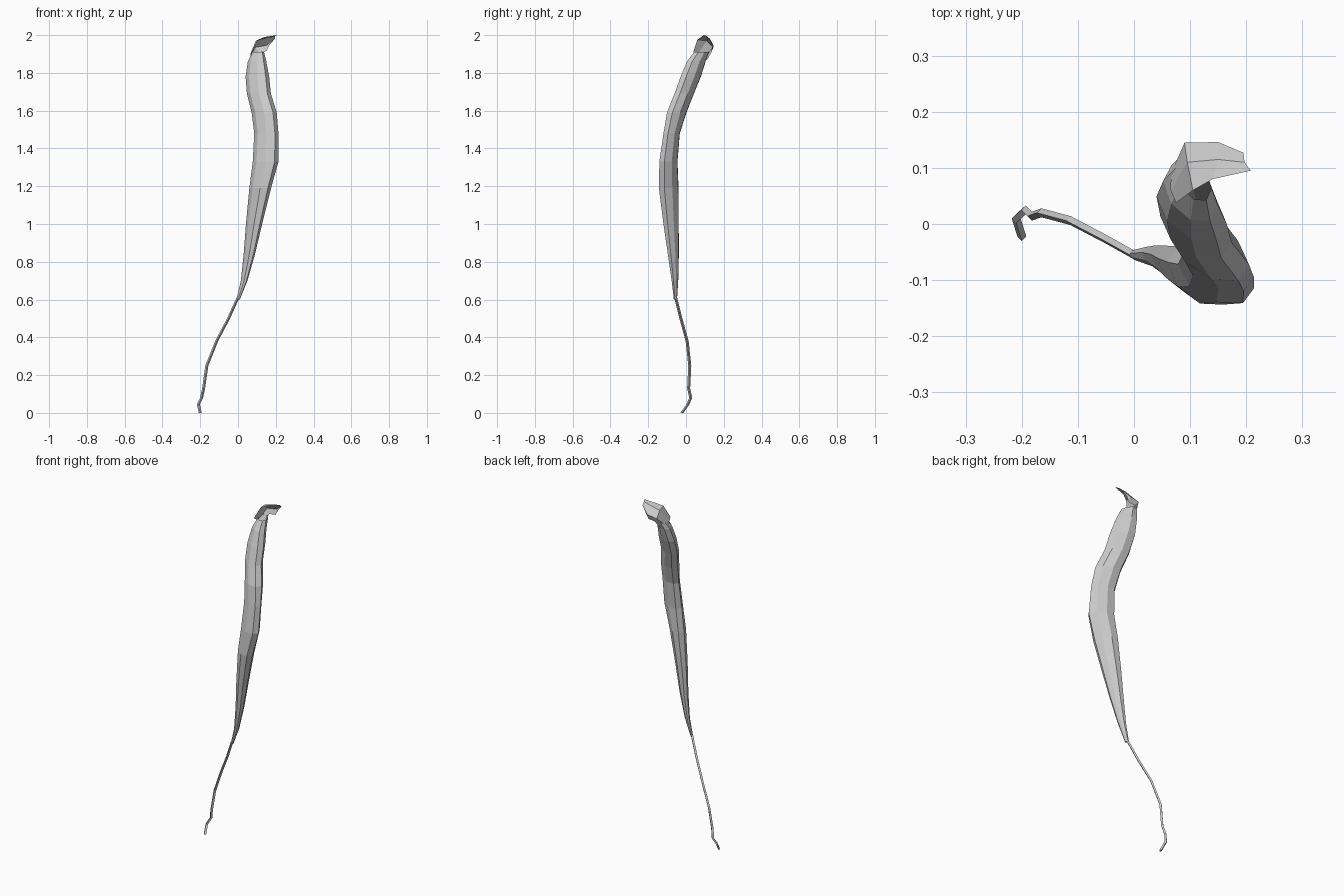
import bpy, bmesh
from math import cos, tau, radians

SIDES = 8
SKEW = radians(115)   # leans each oval section towards the front-right ridge


def make_object(name, bm):
    bmesh.ops.recalc_face_normals(bm, faces=bm.faces)
    mesh = bpy.data.meshes.new(name)
    bm.to_mesh(mesh)
    bm.free()
    obj = bpy.data.objects.new(name, mesh)
    bpy.context.collection.objects.link(obj)
    return obj


def bridge(bm, rows, closed):
    for lo, hi in zip(rows, rows[1:]):
        n = len(lo)
        for i in range(n if closed else n - 1):
            j = (i + 1) % n
            bm.faces.new((lo[i], lo[j], hi[j], hi[i]))


def loft(name, sections, sides, skew):
    """sections: (z, x min, x max, y min, y max)"""
    bm = bmesh.new()
    rows = []
    for z, x0, x1, y0, y1 in sections:
        rows.append([bm.verts.new(((x0 + x1) / 2 + (x1 - x0) / 2 * cos(tau * i / sides),
                                   (y0 + y1) / 2 + (y1 - y0) / 2 * cos(tau * i / sides + skew),
                                   z)) for i in range(sides)])
    bridge(bm, rows, True)
    bm.faces.new(rows[0])
    return make_object(name, bm)


# Thin wandering stalk
path = [(0, -0.20, -0.022), (0.045, -0.21, 0.01), (0.08, -0.193, 0.025),
        (0.13, -0.182, 0.014), (0.25, -0.165, 0.02), (0.38, -0.113, 0.006),
        (0.5, -0.05, -0.027), (0.61, 0.0, -0.055)]
R = 0.008
loft("stalk", [(z, x - R, x + R, y - R, y + R) for z, x, y in path], 4, radians(90))

# Long swelling tube, open at the mouth
loft("pitcher_body", [
    (0.60, -0.008, 0.010, -0.065, -0.047),
    (0.70, 0.015, 0.050, -0.077, -0.040),
    (0.84, 0.030, 0.090, -0.098, -0.036),
    (1.00, 0.042, 0.128, -0.122, -0.036),
    (1.19, 0.060, 0.175, -0.147, -0.036),
    (1.33, 0.078, 0.214, -0.144, -0.042),
    (1.48, 0.086, 0.214, -0.122, -0.030),
    (1.59, 0.072, 0.205, -0.104, 0.006),
    (1.69, 0.047, 0.174, -0.064, 0.045),
    (1.78, 0.040, 0.165, -0.032, 0.082),
    (1.86, 0.052, 0.150, 0.002, 0.107),
    (1.91, 0.075, 0.138, 0.040, 0.125)], SIDES, SKEW)

# Hood: curved open flap from the back of the mouth out to the right
hood_rows = [
    [(0.075, 0.038, 1.91), (0.065, 0.06, 1.90), (0.066, 0.09, 1.88), (0.09, 0.112, 1.87)],
    [(0.105, 0.06, 1.975), (0.095, 0.11, 1.97), (0.09, 0.145, 1.935), (0.11, 0.135, 1.91)],
    [(0.14, 0.08, 1.99), (0.15, 0.115, 1.985), (0.15, 0.146, 1.945), (0.15, 0.135, 1.915)],
    [(0.208, 0.095, 2.0), (0.197, 0.11, 1.995), (0.195, 0.127, 1.98), (0.165, 0.138, 1.945)]]
bm = bmesh.new()
bridge(bm, [[bm.verts.new(p) for p in row] for row in hood_rows], False)
make_object("hood", bm)
